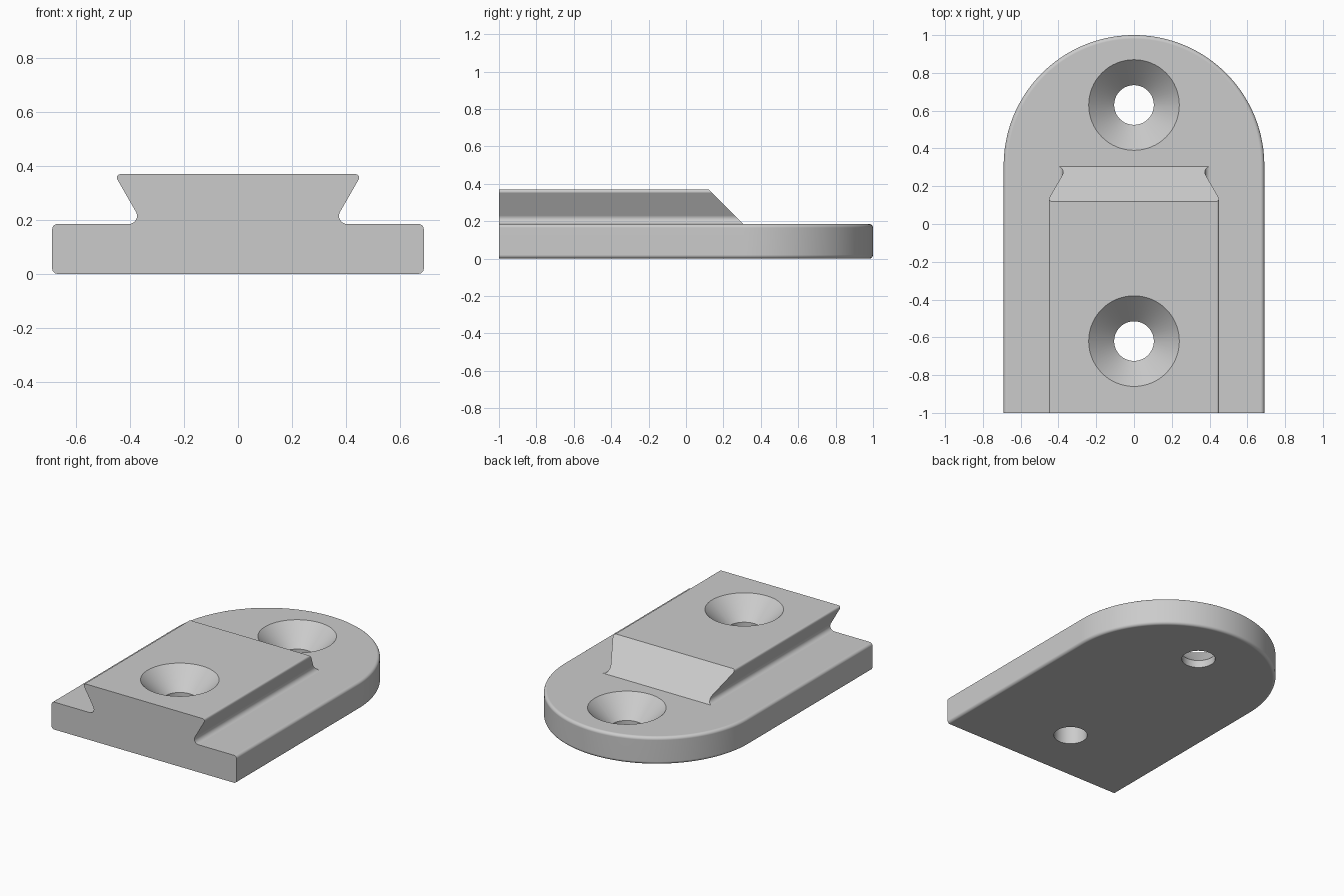
import bpy, bmesh
from math import pi, sin, cos, radians
from mathutils import Vector

if "Cube" in bpy.data.objects:
    bpy.data.objects.remove(bpy.data.objects["Cube"], do_unlink=True)

HALF_W, BASE_H, TOP_H = 0.69, 0.185, 0.37
FRONT, ARC_Y, SLOPE_Y = -1.0, 0.31, 0.12
EDGE_R = 0.02

grey = bpy.data.materials.new("plain grey")
grey.use_nodes = True
colour = (0.6, 0.6, 0.6, 1)
grey.diffuse_color = colour
grey.node_tree.nodes["Principled BSDF"].inputs["Base Color"].default_value = colour


def loft(name, rings):
    """Closed solid through a list of equal-length rings of points."""
    bm = bmesh.new()
    loops = [[bm.verts.new(p) for p in ring] for ring in rings]
    n = len(loops[0])
    for a, b in zip(loops, loops[1:]):
        for i in range(n):
            j = (i + 1) % n
            bm.faces.new((a[i], a[j], b[j], b[i]))
    bm.faces.new(loops[0][::-1])
    bm.faces.new(loops[-1])
    bmesh.ops.recalc_face_normals(bm, faces=bm.faces)
    mesh = bpy.data.meshes.new(name)
    bm.to_mesh(mesh)
    bm.free()
    mesh.materials.append(grey)
    obj = bpy.data.objects.new(name, mesh)
    bpy.context.collection.objects.link(obj)
    return obj


def arc(cx, cz, r, start, end, steps=6):
    angles = [radians(start + (end - start) * i / steps) for i in range(steps + 1)]
    return [(cx + r * cos(a), cz + r * sin(a)) for a in angles]


def base_ring(w, z, segs=72):
    """Plate outline: square front, semicircular back."""
    ring = [(-w, FRONT, z), (w, FRONT, z)]
    for x, y in arc(0, ARC_Y, w, 0, 180, segs):
        ring.append((x, y, z))
    return ring


# Base plate with rounded lower and upper edges
edge = arc(HALF_W - EDGE_R, EDGE_R, EDGE_R, -90, 0)
edge += arc(HALF_W - EDGE_R, BASE_H - EDGE_R, EDGE_R, 0, 90)
plate = loft("mounting_plate", [base_ring(w, z) for w, z in edge])

# Dovetail rail: filleted foot, undercut flank, rounded lip, sloped back end
half = [(0.405, 0.15)]
half += arc(0.405, BASE_H + 0.03, 0.03, 270, 150, 8)
half += arc(0.437, TOP_H - 0.013, 0.013, -30, 90)
section = half + [(-x, z) for x, z in reversed(half)]
rail = loft("dovetail_rail", [
    [(x, FRONT, z) for x, z in section],
    [(x, SLOPE_Y + TOP_H - z, z) for x, z in section],
])


def countersink(name, y, top, segs=64):
    """Screw hole cutter: straight bore opening into a cone."""
    bore, rim, depth = 0.105, 0.24, 0.135
    profile = [(bore, -0.1), (bore, top - depth), (rim, top), (rim, top + 0.1)]
    obj = loft(name, [[(r * cos(2 * pi * i / segs), y + r * sin(2 * pi * i / segs), z)
                       for i in range(segs)] for r, z in profile])
    obj.hide_render = True
    return obj


def combine(target, other, operation):
    mod = target.modifiers.new(operation.lower(), 'BOOLEAN')
    mod.operation, mod.solver, mod.object = operation, 'EXACT', other
    bpy.context.view_layer.objects.active = target
    bpy.ops.object.modifier_apply(modifier=mod.name)
    bpy.data.objects.remove(other, do_unlink=True)


# Join the rail, then cut both screw holes
combine(plate, rail, 'UNION')
combine(plate, countersink("front_hole_cutter", -0.62, TOP_H), 'DIFFERENCE')
combine(plate, countersink("back_hole_cutter", 0.63, BASE_H), 'DIFFERENCE')

# Smooth the rounds, keep the flats flat
for o in bpy.context.selected_objects:
    o.select_set(False)
plate.select_set(True)
bpy.context.view_layer.objects.active = plate
bpy.ops.object.shade_smooth_by_angle(angle=radians(28))
weighted = plate.modifiers.new("even_shading", 'WEIGHTED_NORMAL')
weighted.keep_sharp = True
